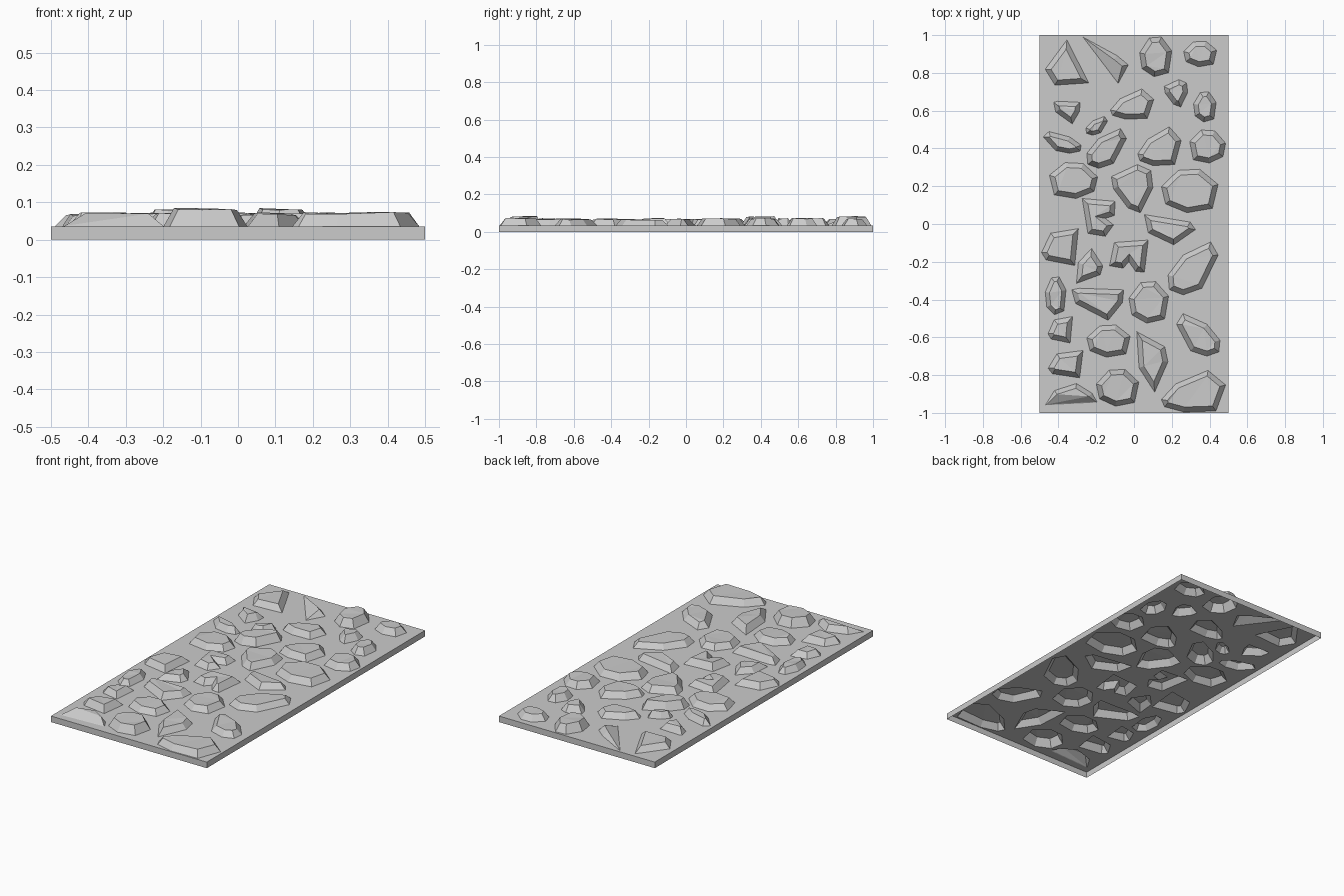
import bpy, bmesh, random
from mathutils import Vector

if "Cube" in bpy.data.objects:
    bpy.data.objects.remove(bpy.data.objects["Cube"])

random.seed(4)
TOP = 0.035          # height of the slab surface

# A small kit of stone outlines, each in a -1..1 box
OUTLINES = {
    "round":   [(-1, .2), (-.4, .95), (.35, 1), (1, .3), (.8, -.8), (-.1, -1), (-.85, -.6)],
    "lean":    [(-1, -.25), (-.4, .5), (.7, 1), (1, .5), (.35, -.75), (-.4, -1), (-.95, -.8)],
    "bulk":    [(-1, -.4), (-.55, .35), (.45, 1), (1, .3), (.7, -.95), (-.3, -1), (-.9, -.75)],
    "drop":    [(-1, .5), (.25, 1), (.9, .75), (1, .05), (.4, -1), (-.2, -.8), (-.9, 0)],
    "wedge":   [(-1, .9), (-.7, 1), (1, .9), (.95, .1), (.4, -1), (-.85, .05)],
    "fan":     [(-1, -.3), (-.5, .75), (1, 1), (.8, -1), (-.75, -.7)],
    "spike":   [(-1, 1), (.8, .5), (1, 0), (.15, -1), (-.85, -.2)],
    "kite":    [(0, 1), (1, -.9), (-.55, -1), (-1, -.3)],
    "shard":   [(-1, 1), (.5, .2), (1, -.2), (.55, -1)],
    "dome":    [(-1, -1), (-.65, .35), (.2, 1), (.8, .1), (1, -.75)],
    "chip_side": [(-1, 1), (1, .85), (.95, .1), (.4, -.05), (.9, -.4), (.4, -1), (-.65, -.85)],
    "chip_foot": [(-1, -.6), (-.75, .85), (1, 1), (.8, -1), (.35, -.95), (0, -.35), (-.3, -.75)],
}
RAMPS = ("shard", "dome")   # stones whose last edge slopes into the ground

# Stones by outline: centre x, centre y, width, depth (negative size mirrors)
STONES = {
    "round": [(.115, .885, .17, .21), (.35, .9, .175, .135), (.375, .62, .12, .16),
              (.39, .41, -.19, .175), (-.32, .23, -.255, .19), (.295, .175, .3, .23),
              (-.415, -.38, .11, .2), (.078, -.415, .21, .22), (-.135, -.62, .23, .17),
              (-.087, -.867, .225, .195)],
    "lean": [(-.197, .52, .115, .1), (-.38, .432, -.2, .115), (-.145, .4, .21, .21),
             (.313, -.235, .265, .28), (.34, -.587, -.23, .225)],
    "bulk": [(-.01, .635, .23, .16), (.135, .412, .23, .205), (.315, -.885, .34, .22)],
    "drop": [(-.01, .187, .22, .255), (.222, .692, .125, .145)],
    "wedge": [(-.355, .59, .14, .12), (-.192, -.425, .275, .17)],
    "fan": [(-.392, -.122, .195, .195), (-.39, -.56, .13, .14), (-.362, -.742, .185, .145)],
    "spike": [(.19, -.03, .27, .16), (-.235, -.222, .14, -.185), (.097, -.73, .165, .32)],
    "kite": [(-.355, .855, .23, .24)],
    "shard": [(-.15, .867, .24, .245)],
    "dome": [(-.332, -.902, .275, .115)],
    "chip_side": [(-.187, .035, .175, .2)],
    "chip_foot": [(-.027, -.17, .205, .17)],
}
TALL = {(.115, .885), (-.145, .4), (-.087, -.867)}   # the three highest stones


def place(outline, x, y, w, d):
    pts = [Vector((x + u * w / 2, y + v * d / 2)) for u, v in outline]
    area = sum(pts[i - 1].cross(pts[i]) for i in range(len(pts)))
    return pts if area > 0 else pts[::-1]


def inset(pts, amount):
    """Move every corner inward by an even distance."""
    out = []
    for i, p in enumerate(pts):
        a = (p - pts[i - 1]).normalized()
        b = (pts[(i + 1) % len(pts)] - p).normalized()
        na, nb = Vector((-a.y, a.x)), Vector((-b.y, b.x))
        m = (na + nb).normalized()
        out.append(p + m * amount * min(2.2, 1 / max(.1, m.dot(na))))
    return out


def finish(bm, name):
    mesh = bpy.data.meshes.new(name)
    bm.to_mesh(mesh)
    bm.free()
    bpy.context.collection.objects.link(bpy.data.objects.new(name, mesh))


def make_stone(pts, height, ramp, name):
    bm = bmesh.new()
    n = len(pts)
    rim = inset(pts, min(.026, .2 * min(max(p[k] for p in pts) - min(p[k] for p in pts)
                                        for k in (0, 1))))
    low = [bm.verts.new((p.x, p.y, TOP)) for p in pts]
    top = []
    for i, p in enumerate(rim):
        z = height + random.uniform(-.004, .002)
        if ramp and i in (0, n - 1):
            p, z = pts[i].lerp(p, .15), TOP + .002
        top.append(bm.verts.new((p.x, p.y, z)))
    # sloping sides
    for i in range(n):
        j = (i + 1) % n
        bm.faces.new((low[i], low[j], top[j], top[i]))
    # uneven top
    cap = bm.faces.new(top)
    bm.normal_update()
    bmesh.ops.triangulate(bm, faces=[cap])
    finish(bm, name)


# Stones
footprints = []
for kind, items in STONES.items():
    for k, (x, y, w, d) in enumerate(items):
        pts = place(OUTLINES[kind], x, y, w, d)
        footprints.append(pts)
        h = .083 if (x, y) in TALL else random.uniform(.067, .073)
        make_stone(pts, h, kind in RAMPS, f"stone_{kind}_{k + 1}")

# Slab: open underneath, its surface pierced under every stone
bm = bmesh.new()
border = [Vector(c) for c in ((-.5, -1), (.5, -1), (.5, 1), (-.5, 1))]
edges = []
for loop in [border] + footprints:
    vs = [bm.verts.new((p.x, p.y, TOP)) for p in loop]
    edges += [bm.edges.new((vs[i - 1], vs[i])) for i in range(len(vs))]
    if loop is border:
        corners = vs
bmesh.ops.triangle_fill(bm, use_beauty=True, use_dissolve=False, edges=edges, normal=(0, 0, 1))
bm.normal_update()
for f in bm.faces:
    if f.normal.z < 0:
        f.normal_flip()
# slab side walls
foot = [bm.verts.new((p.x, p.y, 0)) for p in border]
for i in range(4):
    j = (i + 1) % 4
    bm.faces.new((foot[i], foot[j], corners[j], corners[i]))
finish(bm, "slab")
